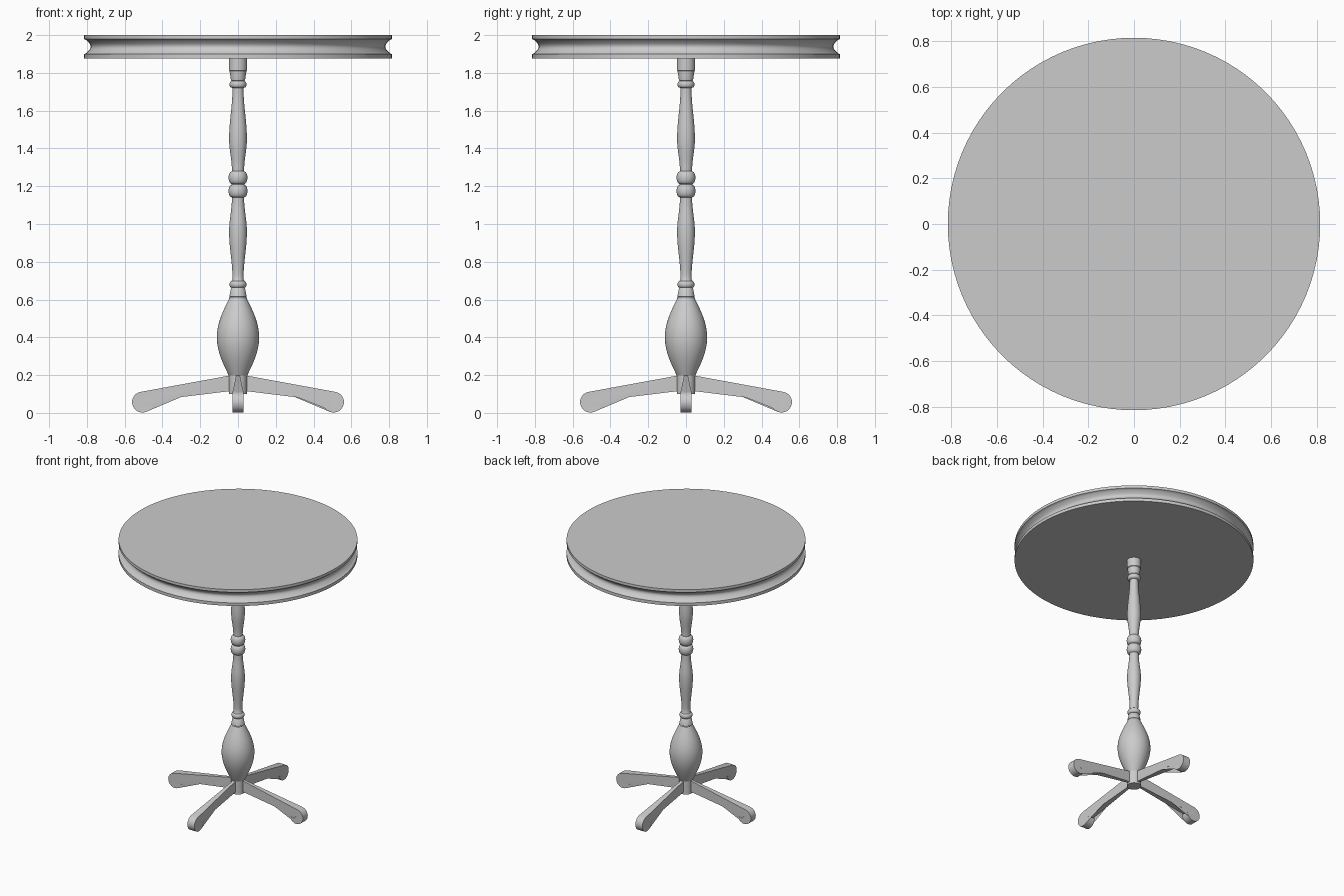
import bpy, bmesh
from math import sin, cos, pi, radians
from mathutils import Matrix

if "Cube" in bpy.data.objects:
    bpy.data.objects.remove(bpy.data.objects["Cube"])


def finish(name, bm, angle=35):
    bmesh.ops.remove_doubles(bm, verts=bm.verts, dist=1e-5)
    bmesh.ops.recalc_face_normals(bm, faces=bm.faces)
    me = bpy.data.meshes.new(name)
    bm.to_mesh(me)
    bm.free()
    ob = bpy.data.objects.new(name, me)
    bpy.context.collection.objects.link(ob)
    bpy.ops.object.select_all(action='DESELECT')
    ob.select_set(True)
    bpy.context.view_layer.objects.active = ob
    bpy.ops.object.shade_smooth_by_angle(angle=radians(angle))
    return ob


def lathe(name, profile, segs):
    """Revolve (radius, z) points about z, closing both ends."""
    bm = bmesh.new()
    rings = [[bm.verts.new((r * cos(2 * pi * i / segs), r * sin(2 * pi * i / segs), z))
              for i in range(segs)] for r, z in profile]
    for a, b in zip(rings, rings[1:]):
        for i in range(segs):
            j = (i + 1) % segs
            bm.faces.new((a[i], a[j], b[j], b[i]))
    bm.faces.new(rings[0][::-1])
    bm.faces.new(rings[-1])
    return finish(name, bm)


def bead(z0, z1, neck, r, n=8):
    """Half-round turning from z0 up to z1."""
    return [(neck + (r - neck) * sin(pi * i / n), z0 + (z1 - z0) * (1 - cos(pi * i / n)) / 2)
            for i in range(n + 1)]


def ease(r0, z0, r1, z1, n=8):
    """S-shaped transition between two radii."""
    return [(r0 + (r1 - r0) * (1 - cos(pi * i / n)) / 2, z0 + (z1 - z0) * i / n)
            for i in range(n + 1)]


# Round top with a hollow moulded rim
R = 0.815
cove = [(0.805 - 0.025 * sin(pi * i / 12), 1.903 + 0.072 * i / 12) for i in range(13)]
lathe("table_top", [(R, 1.877), (R, 1.900)] + cove + [(R, 1.979), (R, 2.0)], 96)

# Turned column above the bulb
column = [(0.036, 0.60), (0.047, 0.60), (0.047, 0.607), (0.044, 0.609), (0.044, 0.613),
          (0.046, 0.615), (0.037, 0.66)]
column += bead(0.663, 0.698, 0.034, 0.045)
column += ease(0.029, 0.71, 0.047, 0.96)
column += ease(0.047, 0.96, 0.032, 1.14)[1:]
column += bead(1.142, 1.208, 0.034, 0.050)
column += bead(1.212, 1.278, 0.034, 0.050)
column += ease(0.032, 1.28, 0.047, 1.45)
column += ease(0.047, 1.45, 0.029, 1.72)[1:]
column += bead(1.722, 1.757, 0.034, 0.045)
column += [(0.037, 1.76), (0.044, 1.805), (0.044, 1.810), (0.048, 1.813), (0.048, 1.88)]
lathe("column", column, 32)

# Bulb at the foot of the column
bulb = [(0.047 + 0.065 * sin(pi * i / 20), 0.195 + 0.41 * i / 20) for i in range(21)]
lathe("bulb", bulb, 40)

# Hub the legs grow out of
lathe("leg_hub", [(0.048, 0.10), (0.048, 0.21)], 32)


# Leg with scrolled foot, narrowing toward the hub
def leg(name, angle):
    cx, cz, r = 0.506, 0.057, 0.055
    outline = [(0.02, 0.118), (0.02, 0.202)]
    for i in range(21):
        a = radians(80 - 270 * i / 20)
        outline.append((cx + r * cos(a), cz + r * sin(a)))
    # curled tip and inner notch
    outline[-1] = (0.457, 0.047)
    outline += [(0.470, 0.041), (0.482, 0.042), (0.497, 0.047), (0.502, 0.054), (0.496, 0.060)]

    def half(x):
        return 0.009 + 0.020 * min(1, max(0, (x - 0.04) / 0.42))

    bm = bmesh.new()
    sides = [[bm.verts.new((x, s * half(x), z)) for x, z in outline] for s in (-1, 1)]
    n = len(outline)
    for i in range(n):
        j = (i + 1) % n
        bm.faces.new((sides[0][i], sides[0][j], sides[1][j], sides[1][i]))
    caps = [bm.faces.new(s) for s in sides]
    bmesh.ops.triangulate(bm, faces=caps)
    bm.transform(Matrix.Rotation(angle, 4, 'Z'))
    finish(name, bm, 30)


for k, side in enumerate(("right", "back", "left", "front")):
    leg(side + "_leg", k * pi / 2)
